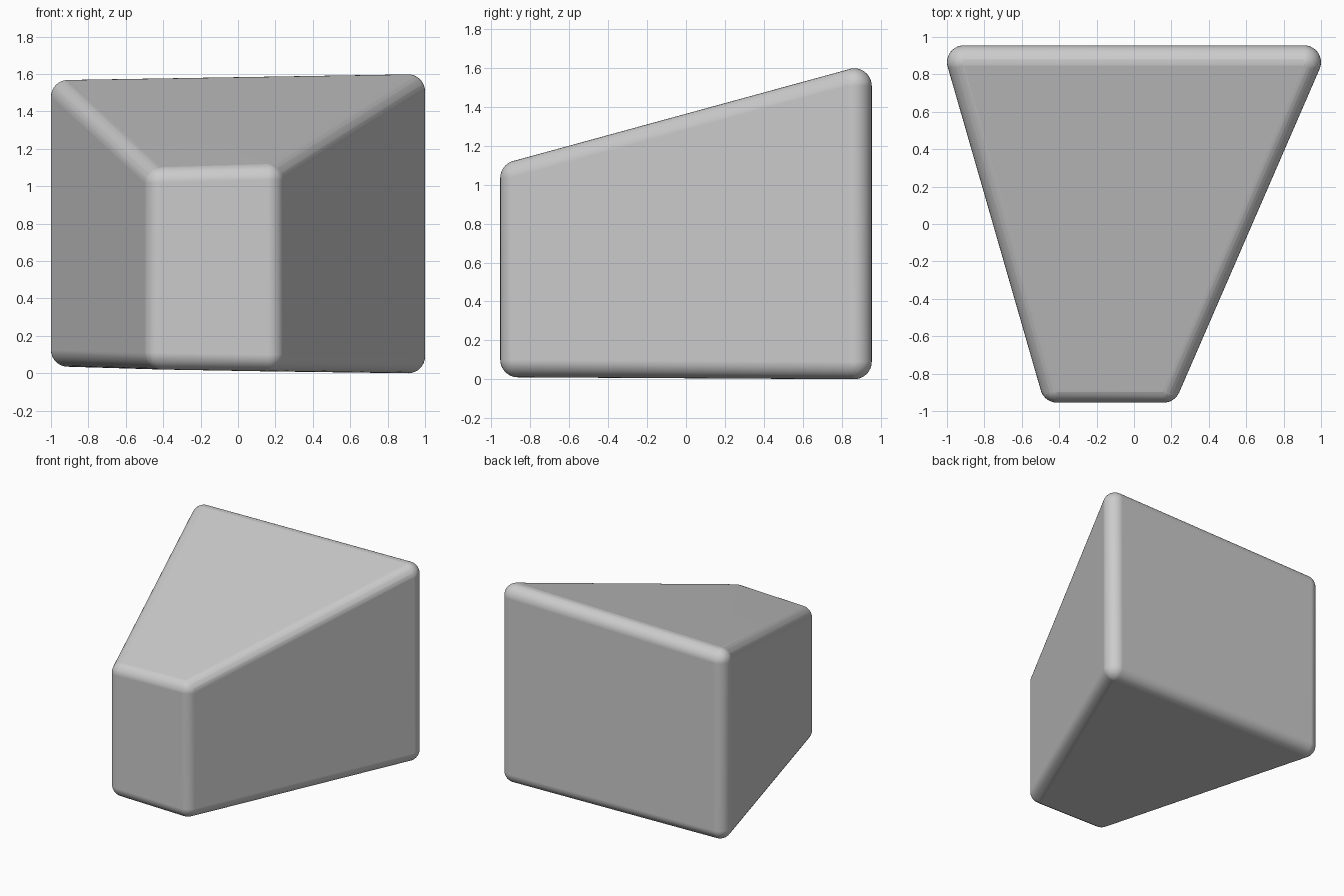
import bpy, bmesh
from mathutils import Matrix

if "Cube" in bpy.data.objects:
    bpy.data.objects.remove(bpy.data.objects["Cube"])

R = 0.09  # edge rounding radius

# Rounded corner centres: (x, y, bottom z, top z)
corners = [
    (-0.412, -0.865, 0.110, 1.018),
    (0.159, -0.865, 0.100, 1.035),
    (0.910, 0.865, 0.090, 1.508),
    (-0.910, 0.865, 0.125, 1.478),
]

# Wedge block: the hull around a small sphere at every corner
bm = bmesh.new()
for x, y, low, high in corners:
    for z in (low, high):
        bmesh.ops.create_uvsphere(bm, u_segments=32, v_segments=16, radius=R,
                                  matrix=Matrix.Translation((x, y, z)))
bmesh.ops.delete(bm, geom=bm.edges[:] + bm.faces[:], context='EDGES_FACES')
hull = bmesh.ops.convex_hull(bm, input=bm.verts[:])
inside = {v for v in hull["geom_interior"] + hull["geom_unused"]
          if isinstance(v, bmesh.types.BMVert)}
bmesh.ops.delete(bm, geom=list(inside), context='VERTS')
bmesh.ops.recalc_face_normals(bm, faces=bm.faces[:])
for f in bm.faces:
    f.smooth = True

mesh = bpy.data.meshes.new("wedge_block")
bm.to_mesh(mesh)
bm.free()
block = bpy.data.objects.new("wedge_block", mesh)
bpy.context.collection.objects.link(block)

# Keep the large faces flat-looking between the rounded edges
weighted = block.modifiers.new("flat_faces", 'WEIGHTED_NORMAL')
weighted.weight = 100
